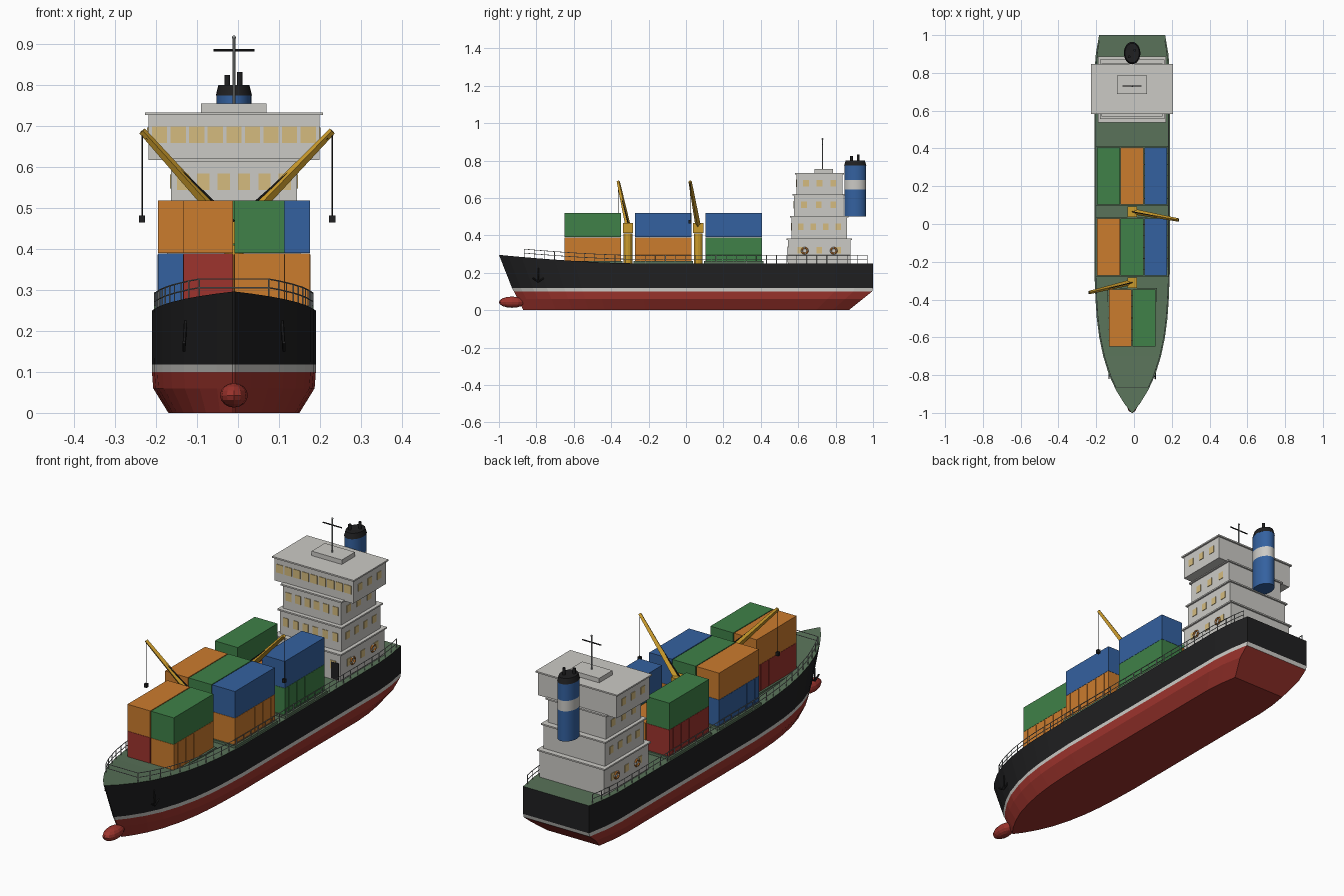
import bpy, bmesh, math
from mathutils import Vector, Matrix

cube = bpy.data.objects.get("Cube")
if cube:
    bpy.data.objects.remove(cube, do_unlink=True)

CX = -0.01   # ship centreline
COLOURS = {
    "black": (0.014, 0.014, 0.015), "red": (0.34, 0.034, 0.026),
    "white": (0.60, 0.59, 0.56), "deck_green": (0.10, 0.17, 0.10),
    "orange": (0.60, 0.20, 0.027), "green": (0.05, 0.22, 0.065),
    "blue": (0.034, 0.12, 0.35), "yellow": (0.60, 0.33, 0.025),
    "window_tan": (0.66, 0.50, 0.21), "grey": (0.32, 0.34, 0.34),
}
MATS = {}
for label, rgb in COLOURS.items():
    m = bpy.data.materials.new(label)
    m.use_nodes = True
    m.diffuse_color = (*rgb, 1)
    m.node_tree.nodes["Principled BSDF"].inputs["Base Color"].default_value = (*rgb, 1)
    MATS[label] = m


class Part:
    """Collects simple solids into one mesh object."""

    def __init__(self, name):
        self.name, self.bm, self.mats = name, bmesh.new(), []

    def slot(self, colour):
        if colour not in self.mats:
            self.mats.append(colour)
        return self.mats.index(colour)

    def paint(self, verts, colour):
        i = self.slot(colour)
        for f in {f for v in verts for f in v.link_faces}:
            f.material_index = i

    def box(self, centre, size, colour):
        mat = Matrix.Translation(centre) @ Matrix.Diagonal((*size, 1))
        self.paint(bmesh.ops.create_cube(self.bm, size=1, matrix=mat)["verts"], colour)

    def bar(self, a, b, r, colour, r2=None, seg=6, squash=1):
        a, b = Vector(a), Vector(b)
        d = b - a
        rot = d.to_track_quat("Z", "Y").to_matrix().to_4x4()
        mat = Matrix.Translation((a + b) / 2) @ Matrix.Diagonal((1, squash, 1, 1)) @ rot
        res = bmesh.ops.create_cone(self.bm, cap_ends=True, segments=seg, radius1=r,
                                    radius2=r if r2 is None else r2, depth=d.length, matrix=mat)
        self.paint(res["verts"], colour)

    def ball(self, centre, size, colour, u=12, v=8):
        mat = Matrix.Translation(centre) @ Matrix.Diagonal((*size, 1))
        self.paint(bmesh.ops.create_uvsphere(self.bm, u_segments=u, v_segments=v,
                                             radius=1, matrix=mat)["verts"], colour)

    def done(self, smooth=False):
        me = bpy.data.meshes.new(self.name)
        bmesh.ops.recalc_face_normals(self.bm, faces=self.bm.faces)
        self.bm.to_mesh(me)
        self.bm.free()
        for c in self.mats:
            me.materials.append(MATS[c])
        ob = bpy.data.objects.new(self.name, me)
        ob.location.x = CX
        bpy.context.collection.objects.link(ob)
        if smooth:
            bpy.ops.object.select_all(action="DESELECT")
            ob.select_set(True)
            bpy.context.view_layer.objects.active = ob
            bpy.ops.object.shade_smooth_by_angle(angle=math.radians(35))
        return ob


# Deck outline: (y, half width)
OUTLINE = [(-1, .003), (-.95, .042), (-.88, .085), (-.8, .122), (-.7, .153), (-.6, .174),
           (-.5, .187), (-.4, .194), (-.25, .2), (.2, .2), (.8, .2), (.9, .192), (1, .175)]


def half_width(y):
    for (y0, w0), (y1, w1) in zip(OUTLINE, OUTLINE[1:]):
        if y <= y1:
            return w0 + (w1 - w0) * (y - y0) / (y1 - y0)
    return OUTLINE[-1][1]


def deck_z(y):
    return 0.25 + 0.046 * (max(0, -y - 0.25) / 0.75) ** 1.6


# Hull: one ring per level (height, bow, stern, width scale, colour of band above)
LEVELS = [(0, .87, .87, .8, "red"), (.06, .9, .945, .985, "red"), (.1, .92, .995, 1, "white"),
          (.118, .93, 1, 1, "black"), (None, 1, 1, 1, None)]
hull = Part("hull")
rings = []
for z, bow, stern, scale, _ in LEVELS:
    pts = [(w * scale, y * (bow if y < 0 else stern), deck_z(y) if z is None else z)
           for y, w in OUTLINE]
    right = [hull.bm.verts.new(p) for p in pts]
    left = [hull.bm.verts.new((-x, y, zz)) for x, y, zz in pts]
    rings.append(right + left[::-1])
n = len(rings[0])
for k, level in enumerate(LEVELS[:-1]):
    for i in range(n):
        j = (i + 1) % n
        f = hull.bm.faces.new((rings[k][i], rings[k][j], rings[k + 1][j], rings[k + 1][i]))
        f.material_index = hull.slot(level[4])
for ring, colour in ((rings[0], "red"), (rings[-1], "deck_green")):
    for i in range(n // 2 - 1):
        f = hull.bm.faces.new((ring[i], ring[i + 1], ring[n - 2 - i], ring[n - 1 - i]))
        f.material_index = hull.slot(colour)
hull.done()

bulb = Part("bow_bulb")
bulb.ball((0, -.93, .043), (.034, .07, .03), "red")
bulb.done()

# Anchors on both bows
anchors = Part("anchors")
for s in (-1, 1):
    anchors.bar((s * .118, -.79, .225), (s * .122, -.79, .155), .004, "black")
    for dy in (-.03, .03):
        anchors.bar((s * .122, -.79, .152), (s * .122, -.79 + dy, .172), .004, "black")
anchors.done()

# Railing: two bars and posts on each side, closed across the bow
rail = Part("deck_railing")
ys = [-.865 + i * 1.835 / 34 for i in range(35)]
for s in (-1, 1):
    path = [Vector((s * (half_width(y) - .007), y, deck_z(y))) for y in ys]
    for a, b in zip(path, path[1:]):
        for h in (.022, .043):
            rail.bar(a + Vector((0, 0, h)), b + Vector((0, 0, h)), .0018, "grey", seg=5)
    for p in path:
        rail.bar(p, p + Vector((0, 0, .043)), .0018, "grey", seg=5)
bow_w = half_width(ys[0]) - .007
for h in (.022, .043):
    z = deck_z(ys[0]) + h
    rail.bar((-bow_w, ys[0], z), (bow_w, ys[0], z), .0018, "grey", seg=5)
rail.done()

# Cargo: rows of (y centre, [(x, colours from bottom up)])
ROWS = [("front", -.4975, [(-.0625, ("red", "orange")), (.0625, ("orange", "green"))]),
        ("middle", -.1225, [(-.125, ("blue", "orange")), (0, ("red", "green")),
                            (.125, ("orange", "blue"))]),
        ("rear", .255, [(-.125, ("red", "green")), (0, ("orange",)), (.125, ("green", "blue"))])]
LENGTH, WIDTH, TALL = .302, .121, .129
for name, yc, stacks in ROWS:
    hatch = Part(name + "_hatch")
    hatch.box((0, yc, .253), (len(stacks) * .125 + .014, LENGTH + .016, .018), "deck_green")
    hatch.done()
    cargo = Part(name + "_containers")
    for x, tiers in stacks:
        for t, colour in enumerate(tiers):
            z = .261 + TALL * (t + .5)
            cargo.box((x, yc, z), (WIDTH, LENGTH, TALL - .001), colour)
            if t == 0:   # upright ribs on the lower boxes
                for k in range(-2, 3):
                    cargo.box((x, yc + k * .06, z), (WIDTH + .003, .003, TALL - .006), colour)
    cargo.done()

# Deck cranes, swung to opposite sides
for name, y, tip in (("front", -.31, (-.224, -.362, .688)), ("rear", .065, (.24, .022, .688))):
    s = 1 if tip[0] > 0 else -1
    crane = Part(name + "_crane")
    crane.bar((0, y, .25), (0, y, .41), .023, "yellow", seg=12)
    crane.box((0, y, .44), (.05, .055, .055), "yellow")
    crane.bar((s * .01, y, .45), tip, .015, "yellow", r2=.009, seg=4)
    crane.bar((0, y, .468), Vector(tip) + Vector((-s * .01, 0, -.016)), .003, "black")
    crane.bar(tip, (tip[0], tip[1], .48), .0018, "black")
    crane.box((tip[0], tip[1], .473), (.015, .015, .017), "black")
    crane.done()

# Deckhouse tiers: z0, z1, y0, y1, half width, front windows, side windows, window size
TIERS = [(.25, .38, .545, .88, .172, 5, 3, .028), (.38, .5, .565, .862, .163, 6, 4, .028),
         (.5, .617, .577, .842, .154, 6, 3, .03), (.617, .73, .59, .838, .209, 9, 3, .037)]
house = Part("deckhouse")
panes = Part("deckhouse_windows")
for z0, z1, y0, y1, w, nf, ns, size in TIERS:
    yc, zc = (y0 + y1) / 2, z0 + (z1 - z0) * .55
    house.box((0, yc, (z0 + z1) / 2), (2 * w, y1 - y0, z1 - z0), "white")
    house.box((0, yc, z1), (2 * w + .016, y1 - y0 + .016, .007), "white")
    for i in range(nf):
        x = (i - (nf - 1) / 2) * (2 * w - .01) / nf
        panes.box((x, y0, zc), (size, .005, .04), "window_tan")
    for i in range(ns):
        y = yc + (i - (ns - 1) / 2) * (y1 - y0 - .03) / ns
        for s in (-1, 1):
            panes.box((s * w, y, zc), (.005, .03, .034), "window_tan")
house.box((0, .737, .744), (.16, .1, .022), "white")
house.done()
panes.done()

door = Part("deckhouse_door")
door.box((.145, .545, .295), (.04, .006, .08), "black")
door.done()

# Lifebuoys on both sides of the lowest tier, banded in two colours
for s, side in ((-1, "right"), (1, "left")):
    for k, y in enumerate((.635, .79)):
        bpy.ops.mesh.primitive_torus_add(major_segments=16, minor_segments=6, major_radius=.015,
                                         minor_radius=.005, location=(CX + s * .176, y, .318),
                                         rotation=(0, math.pi / 2, 0))
        ring = bpy.context.object
        ring.name = f"{side}_lifebuoy_{k + 1}"
        for c in ("orange", "white"):
            ring.data.materials.append(MATS[c])
        for f in ring.data.polygons:
            turn = math.atan2(f.center.y, f.center.x) / (math.pi / 8)
            f.material_index = int(math.floor(turn) % 4 == 0)

# Funnel: stacked oval bands, cap and exhaust pipes
funnel = Part("funnel")
FY = .905
for z0, z1, colour in ((.5, .645, "blue"), (.645, .695, "white"), (.695, .775, "blue")):
    funnel.bar((0, FY, z0), (0, FY, z1), .043, colour, seg=24, squash=1.35)
funnel.bar((0, FY, .775), (0, FY, .8), .044, "black", r2=.038, seg=24, squash=1.35)
for x, y, top in ((-.016, -.02, .825), (.014, .015, .832)):
    funnel.bar((x, FY + y, .79), (x, FY + y, top), .007, "black", seg=12)
funnel.done(smooth=True)

# Signal mast
mast = Part("signal_mast")
mast.bar((0, .73, .75), (0, .73, .915), .0035, "grey", seg=8)
mast.bar((-.05, .73, .885), (.05, .73, .885), .003, "black", seg=8)
mast.ball((0, .73, .916), (.005, .005, .005), "grey", 8, 6)
mast.done(smooth=True)
